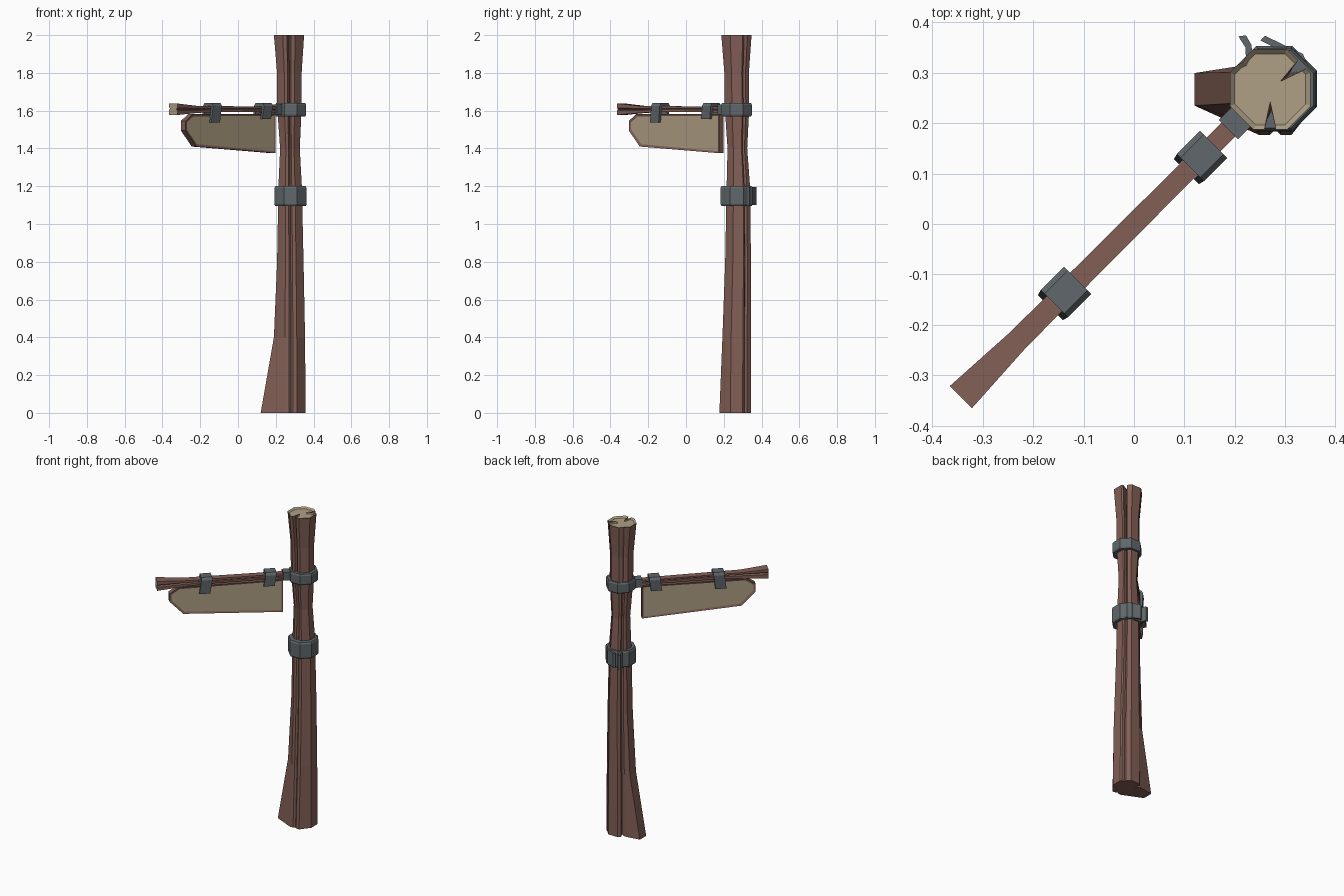
import bpy, bmesh, math

if "Cube" in bpy.data.objects:
    bpy.data.objects.remove(bpy.data.objects["Cube"])


def material(name, rgb):
    m = bpy.data.materials.new(name)
    m.diffuse_color = (*rgb, 1)
    m.use_nodes = True
    m.node_tree.nodes["Principled BSDF"].inputs["Base Color"].default_value = m.diffuse_color
    return m


WOOD = material("brown wood", (0.225, 0.115, 0.092))
CREAM = material("pale cut wood", (0.43, 0.35, 0.235))
METAL = material("grey metal", (0.115, 0.135, 0.145))
K = math.sqrt(0.5)


def finish(name, bm, mats):
    bmesh.ops.recalc_face_normals(bm, faces=bm.faces)
    me = bpy.data.meshes.new(name)
    bm.to_mesh(me)
    bm.free()
    for m in mats:
        me.materials.append(m)
    ob = bpy.data.objects.new(name, me)
    bpy.context.collection.objects.link(ob)
    return ob


def loft(name, rings, mats, pale_from=None):
    """Skin equal rings and cap both ends; faces from ring pale_from on use slot 1."""
    bm = bmesh.new()
    vs = [[bm.verts.new(p) for p in r] for r in rings]
    n = len(rings[0])
    for j in range(len(vs) - 1):
        for i in range(n):
            k = (i + 1) % n
            f = bm.faces.new((vs[j][i], vs[j][k], vs[j + 1][k], vs[j + 1][i]))
            if pale_from is not None and j >= pale_from:
                f.material_index = 1
    bm.faces.new(vs[0][::-1])
    cap = bm.faces.new(vs[-1])
    if pale_from is not None:
        cap.material_index = 1
    return finish(name, bm, mats)


def diag(a, s, z):
    """Point in the arm's diagonal frame: a along the arm, s sideways."""
    return (a + s * K, a - s * K, z)


def octagon_radius(deg, r):
    return r / math.cos(math.radians((deg + 22.5) % 45 - 22.5))


# post: octagonal trunk with three cracks and a root flare towards -x
def post_ring(z, cx, cy, r, depths, flare, scale=1.0):
    pts = [(22.5 + 45 * i, 0) for i in range(8)]
    for ang, d in zip((270, 38, 135), depths):
        pts += [(ang - 8, 0), (ang, d), (ang + 8, 0)]
    ring = []
    for ang, d in sorted(pts):
        rad = (octagon_radius(ang, r) - d) * scale
        x = cx + rad * math.cos(math.radians(ang))
        y = cy + rad * math.sin(math.radians(ang))
        if 150 < ang < 210:
            x -= flare
        if 240 < ang < 300:
            y -= flare * 0.15
        ring.append((x, y, z))
    return ring


levels = [  # z, centre x, centre y, half width, front/back crack, side crack, flare
    (0.0, .28, .267, .078, .010, .030, .082),
    (0.4, .28, .270, .075, .010, .016, .015),
    (0.8, .279, .276, .068, .010, .010, .004),
    (1.2, .276, .277, .062, .010, .006, 0),
    (1.4, .275, .272, .052, .012, .006, 0),
    (1.62, .272, .270, .065, .018, .006, 0),
    (1.8, .272, .268, .065, .030, .004, 0),
    (2.0, .270, .267, .080, .052, .004, 0)]
rings = [post_ring(z, x, y, r, (a, a, c), f) for z, x, y, r, a, c, f in levels]
rings.append(post_ring(1.99, .27, .267, .08, (.052, .052, .004), 0, .88))
loft("post", rings, [WOOD, CREAM], len(levels) - 1)


# metal bands around the post
def band(name, cx, cy, r, z0, z1):
    rings = []
    for z, q in ((z0, r - .005), (z0 + .01, r), (z1 - .01, r), (z1, r - .005)):
        rings.append([(cx + q / math.cos(math.pi / 8) * math.cos(math.radians(22.5 + 45 * i)),
                       cy + q / math.cos(math.pi / 8) * math.sin(math.radians(22.5 + 45 * i)), z)
                      for i in range(8)])
    loft(name, rings, [METAL])


band("upper_band", .279, .267, .082, 1.57, 1.64)
band("lower_band", .278, .268, .085, 1.095, 1.20)

# loose ends of the lower band
for name, outline in (
        ("band_end_left", [(.235, .33), (.222, .325), (.221, .35), (.207, .372), (.222, .374), (.233, .355)]),
        ("band_end_right", [(.25, .364), (.26, .373), (.335, .337), (.36, .28), (.34, .28), (.32, .33)])):
    loft(name, [[(x, y, z) for x, y in outline] for z in (1.10, 1.195)], [METAL])


# arm: slit beam flaring at its free end, pale end grain
def arm_ring(a, w, z0, z1, n):
    zc, h = (z0 + z1) / 2, (z1 - z0) / 2
    sec = [(-1, -1), (1, -1), (1, -.25), (1 - n, 0), (1, .25), (1, 1),
           (-1, 1), (-1, .4), (-1 + n, .15), (-1, -.1)]
    return [diag(a, s * w, zc + t * h) for s, t in sec]


loft("arm", [arm_ring(.21, .019, 1.585, 1.622, .2),
             arm_ring(.10, .020, 1.594, 1.622, .2),
             arm_ring(-.10, .021, 1.594, 1.624, .2),
             arm_ring(-.23, .022, 1.588, 1.625, .5),
             arm_ring(-.343, .031, 1.577, 1.638, .25)], [WOOD, CREAM], 4)

# connector between the arm and the upper band
loft("arm_socket", [[diag(a, s, z) for s, z in
                     ((-.027, 1.58), (.027, 1.58), (.027, 1.632), (-.027, 1.632))]
                    for a in (.187, .25)], [METAL])

# sign board: extruded outline with pale recessed panels on both sides
outline = [(.187, 1.583), (.187, 1.375), (-.232, 1.41), (-.29, 1.495), (-.29, 1.545), (-.25, 1.583)]
board = loft("sign_board", [[diag(a, s, z) for a, z in outline] for s in (-.018, .018)], [WOOD, CREAM])
bm = bmesh.new()
bm.from_mesh(board.data)
for f in [f for f in bm.faces if len(f.verts) == 6]:
    bmesh.ops.inset_region(bm, faces=[f], thickness=.014, depth=-.004)
    f.material_index = 1
bm.to_mesh(board.data)
bm.free()

# straps folded over the arm, gripping the board
for name, a, low in (("outer_strap", -.135, 1.537), ("inner_strap", .135, 1.555)):
    section = [(-.035, low), (-.038, 1.625), (-.028, 1.641), (.028, 1.641), (.038, 1.625),
               (.035, low), (.021, low), (.022, 1.618), (-.022, 1.618), (-.021, low)]
    rings = []
    for da in (-.023, .023):
        # legs lean slightly towards the free end
        rings.append([diag(a + da - (.008 if z < 1.6 else 0), s, z) for s, z in section])
    loft(name, rings, [METAL])
